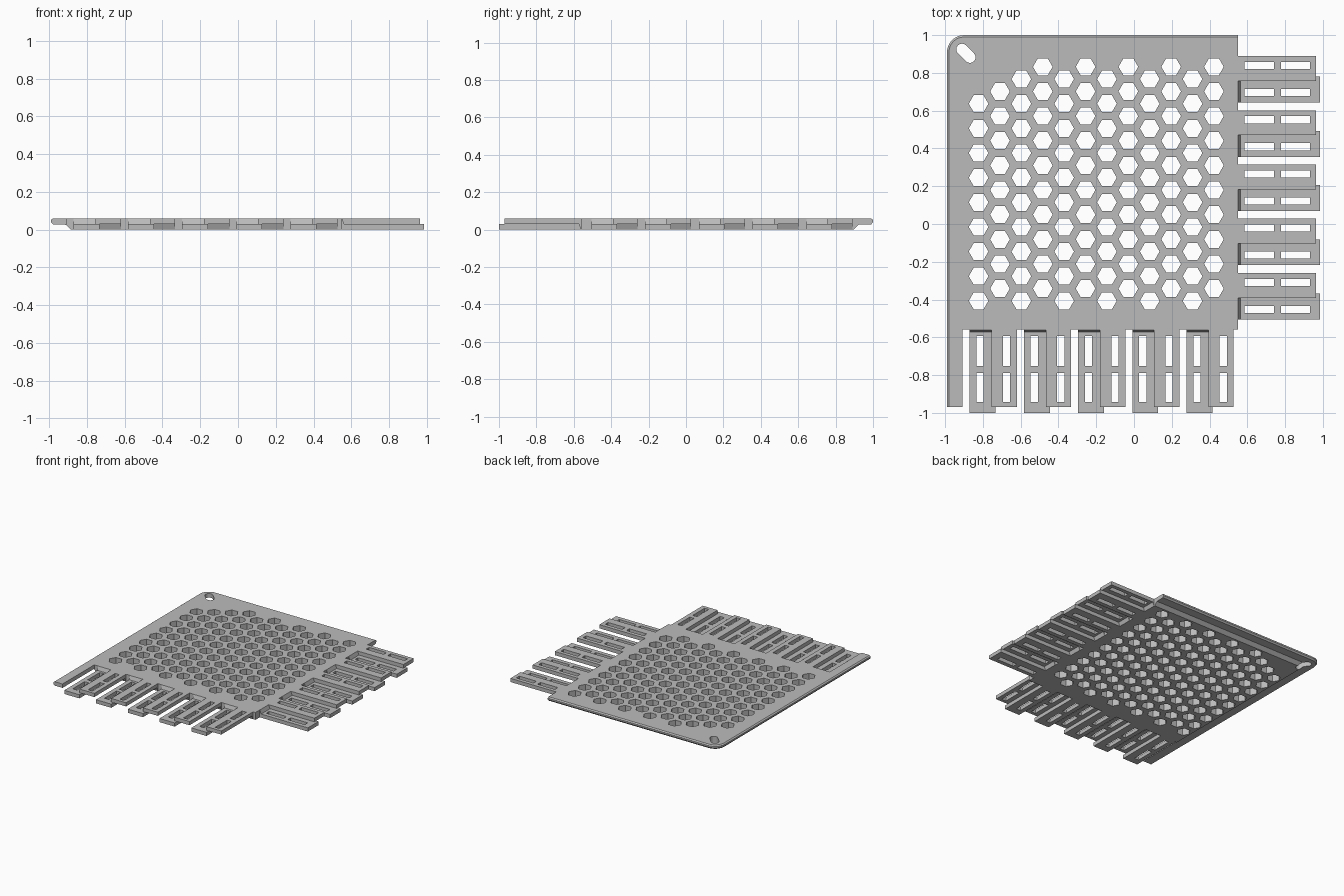
import bpy, bmesh, math
from mathutils import Vector

cube = bpy.data.objects.get("Cube")
if cube:
    bpy.data.objects.remove(cube, do_unlink=True)

grey = bpy.data.materials.new("plain_grey")
grey.use_nodes = True
GREY = (0.5, 0.5, 0.5, 1)
grey.diffuse_color = GREY
grey.node_tree.nodes["Principled BSDF"].inputs["Base Color"].default_value = GREY

TOP, MID = 0.06, 0.03
LEFT, RIGHT, FRONT, BACK = -0.99, 0.55, -0.56, 1.0


def finish(name, bm):
    bmesh.ops.recalc_face_normals(bm, faces=bm.faces)
    mesh = bpy.data.meshes.new(name)
    bm.to_mesh(mesh)
    bm.free()
    mesh.materials.append(grey)
    obj = bpy.data.objects.new(name, mesh)
    bpy.context.collection.objects.link(obj)
    return obj


def loft_into(bm, rings):
    """Closed solid through (outline, z) rings of equal length."""
    loops = [[bm.verts.new((x, y, z)) for x, y in pts] for pts, z in rings]
    n = len(loops[0])
    bm.faces.new(loops[0][::-1])
    bm.faces.new(loops[-1])
    for a, b in zip(loops, loops[1:]):
        for i in range(n):
            j = (i + 1) % n
            bm.faces.new((a[i], a[j], b[j], b[i]))


def loft(name, rings):
    bm = bmesh.new()
    loft_into(bm, rings)
    return finish(name, bm)


# Plate: stepped underside and small top chamfer on the left and back edges
def plate_outline(d):
    r = max(0.09 - d, 0.015)
    cx, cy = LEFT + d + r, BACK - d - r
    arc = [(cx + r * math.cos(a), cy + r * math.sin(a))
           for a in (math.pi / 2 + math.pi / 2 * k / 12 for k in range(13))]
    return [(LEFT + d, FRONT), (RIGHT, FRONT), (RIGHT, BACK - d)] + arc


EDGE = [(0.028, 0.01), (0.04, 0), (0.052, 0), (TOP, 0.01)]
plate = loft("perforated_plate", [(plate_outline(d), z)
                                  for z, d in [(0, 0.105), (0.026, 0.078)] + EDGE])

# Cutter: staggered hexagonal holes, with the back left corner left solid
cut = bmesh.new()


def cut_hole(pts):
    loft_into(cut, [(pts, -0.1), (pts, 0.2)])


for col in range(12):
    x = -0.823 + 0.1133 * col
    y0 = -0.407 + 0.065 * (col % 2)
    for row in range(9 if col < 2 else 10):
        y = y0 + 0.1305 * row
        cut_hole([(x + 0.052 * math.cos(k * math.pi / 3),
                   y + 0.052 * math.sin(k * math.pi / 3)) for k in range(6)])

# Cutter: diagonal hanging slot in the corner
slot = []
for k in range(18):
    a = -3 * math.pi / 4 + math.pi * (k if k < 9 else k - 1) / 8
    s = 0.021 if k < 9 else -0.021
    slot.append((-0.89 + s + 0.03 * math.cos(a), 0.904 - s + 0.03 * math.sin(a)))
cut_hole(slot)
cutter = finish("hole_cutter", cut)
cutter.hide_render = True

mod = plate.modifiers.new("holes", "BOOLEAN")
mod.operation, mod.solver, mod.object = "DIFFERENCE", "EXACT", cutter
bpy.context.view_layer.update()
evaluated = plate.evaluated_get(bpy.context.evaluated_depsgraph_get())
cut_mesh = bpy.data.meshes.new_from_object(evaluated)
plate.modifiers.clear()
plate.data = cut_mesh
bpy.data.objects.remove(cutter, do_unlink=True)

# Plain end finger that continues the left edge
loft("end_finger", [([(LEFT + d, -0.97), (-0.907, -0.97), (-0.907, FRONT), (LEFT + d, FRONT)], z)
                    for z, d in EDGE])


# Slotted fingers: u runs along the edge, v runs outward from it
def front_side(u, v):
    return (u, -v)


def right_side(u, v):
    return (v, u)


def slotted_finger(name, place, u0, u1, mid, root, end, z0, z1):
    us = [u0, mid - 0.019, mid + 0.019, u1]
    vs = [root, root + 0.034, root + 0.192, root + 0.229, root + 0.383, end]
    bm = bmesh.new()
    grid = [[bm.verts.new((*place(u, v), z0)) for v in vs] for u in us]
    for i in range(3):
        for j in range(5):
            if i == 1 and j in (1, 3):
                continue
            bm.faces.new((grid[i][j], grid[i + 1][j], grid[i + 1][j + 1], grid[i][j + 1]))
    # Thicken the flat ladder into a solid, keeping its underside
    base = list(bm.faces)
    new = bmesh.ops.extrude_face_region(bm, geom=base, use_keep_orig=True)
    verts = [g for g in new["geom"] if isinstance(g, bmesh.types.BMVert)]
    bmesh.ops.translate(bm, verts=verts, vec=Vector((0, 0, z1 - z0)))
    finish(name, bm)


def root_wedge(name, place, u0, u1, root, z_wide, z_thin):
    def strip(w):
        return [place(u0, root), place(u1, root), place(u1, root + w), place(u0, root + w)]
    rings = [(strip(0.013), z_wide), (strip(0.001), z_thin)]
    loft(name, sorted(rings, key=lambda r: r[1]))


# side, edge, step, lower (start, end, slot, reach), upper (start, end, slot, reach)
SIDES = [
    ("front", front_side, -FRONT, 0.287,
     (-0.87, -0.733, -0.815, 1.0), (-0.754, -0.62, -0.675, 0.97)),
    ("right", right_side, RIGHT, -0.287,
     (0.643, 0.78, 0.696, 0.985), (0.757, 0.889, 0.839, 0.965)),
]
for side, place, root, step, lower, upper in SIDES:
    for i in range(5):
        o = step * i
        for level, (u0, u1, mid, reach), z0, z1, z_far in (
                ("lower", lower, 0, MID, TOP), ("upper", upper, MID, TOP, 0)):
            tag = f"{side}_{level}_{i + 1}"
            slotted_finger("finger_" + tag, place, u0 + o, u1 + o, mid + o,
                           root, reach, z0, z1)
            root_wedge("root_" + tag, place, u0 + o, u1 + o, root, MID, z_far)
